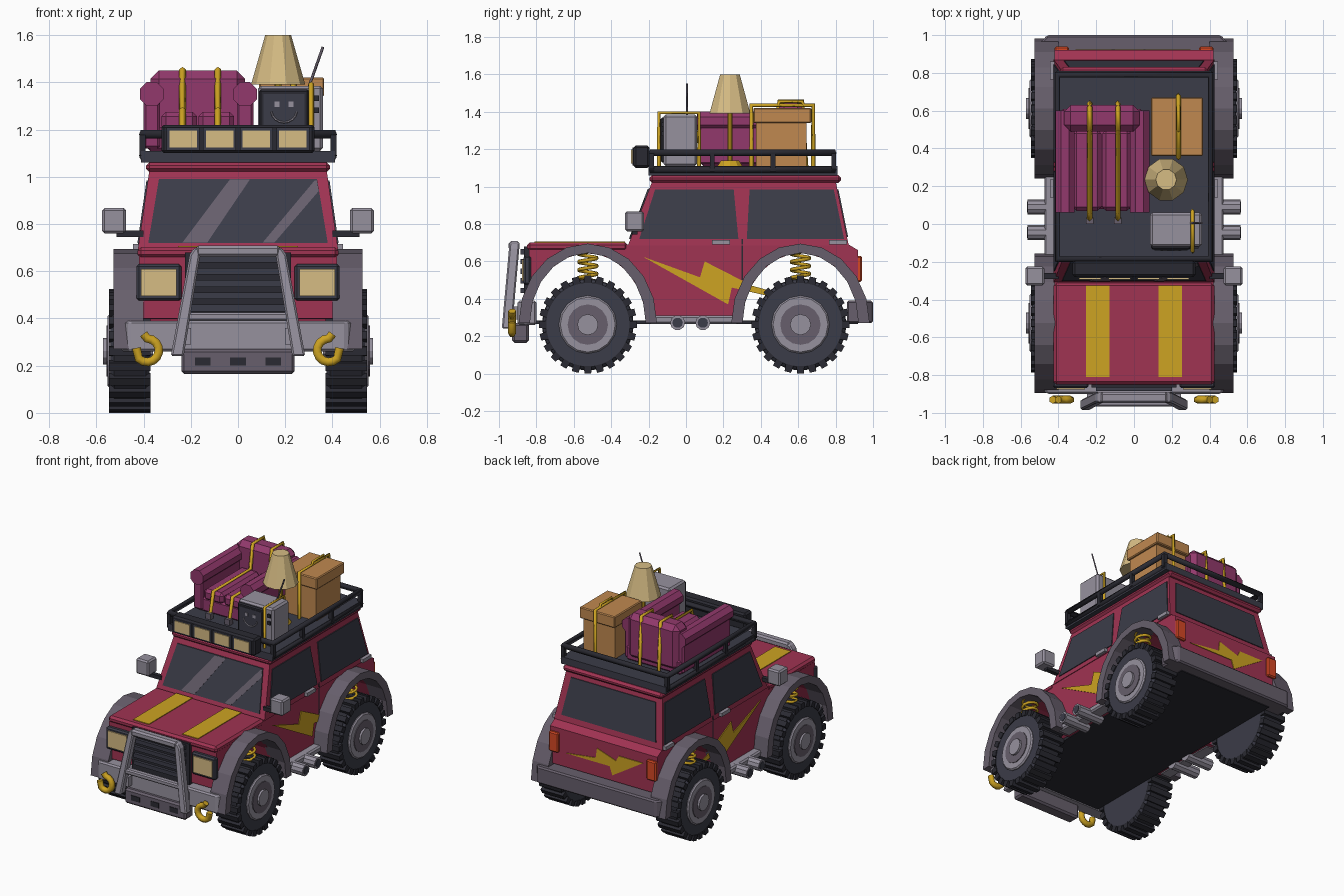
import bpy, bmesh, math
from mathutils import Vector as V

def mat(name, r, g, b):
    m = bpy.data.materials.new(name)
    m.diffuse_color = [((c / 255 + 0.055) / 1.055) ** 2.4 for c in (r, g, b)] + [1]
    return m

RED, PURPLE = mat("body red", 160, 51, 82), mat("sofa purple", 146, 57, 108)
GOLD, CREAM = mat("gold", 205, 163, 34), mat("cream", 214, 188, 132)
CARD, ORANGE = mat("cardboard", 192, 137, 80), mat("tail orange", 214, 72, 36)
LIGHT, MID = mat("light grey", 150, 145, 158), mat("mid grey", 103, 95, 108)
NAVY, BLACK = mat("dark glass", 59, 60, 72), mat("black", 42, 42, 50)

def finish(name, me, m, mirror=False, bevel=0):
    ob = bpy.data.objects.new(name, me)
    bpy.context.collection.objects.link(ob)
    me.materials.clear()
    me.materials.append(m)
    if bevel:
        b = ob.modifiers.new("bevel", 'BEVEL')
        b.width, b.segments = bevel, 1
    if mirror:
        ob.modifiers.new("mirror", 'MIRROR').use_mirror_merge = False
    return ob

def loft(name, m, a, b, mirror=False, bevel=0):
    """Solid between two matching outlines."""
    bm = bmesh.new()
    va, vb = [bm.verts.new(p) for p in a], [bm.verts.new(p) for p in b]
    bm.faces.new(va)
    bm.faces.new(vb[::-1])
    for i in range(len(va)):
        j = (i + 1) % len(va)
        bm.faces.new((va[i], vb[i], vb[j], va[j]))
    bmesh.ops.recalc_face_normals(bm, faces=bm.faces)
    me = bpy.data.meshes.new(name)
    bm.to_mesh(me)
    bm.free()
    return finish(name, me, m, mirror, bevel)

def slab(name, m, pts, off, mirror=False, bevel=0):
    return loft(name, m, pts, [V(p) + V(off) for p in pts], mirror, bevel)

def rect(x0, x1, y0, y1, z):
    return [(x0, y0, z), (x1, y0, z), (x1, y1, z), (x0, y1, z)]

def box(name, m, x0, x1, y0, y1, z0, z1, mirror=False, bevel=0):
    return slab(name, m, rect(x0, x1, y0, y1, z0), (0, 0, z1 - z0), mirror, bevel)

def side(x, yz):
    return [(x, y, z) for y, z in yz]

def disc(name, m, x0, x1, y, z, r, n=16, mirror=True, bevel=0):
    pts = [(x0, y + r * math.cos(math.tau * i / n), z + r * math.sin(math.tau * i / n)) for i in range(n)]
    return slab(name, m, pts, (x1 - x0, 0, 0), mirror, bevel)

def tube(name, m, pts, r, mirror=False, cyclic=False, res=0):
    cu = bpy.data.curves.new(name, 'CURVE')
    cu.dimensions, cu.bevel_depth, cu.bevel_resolution, cu.use_fill_caps = '3D', r, res, True
    sp = cu.splines.new('POLY')
    sp.points.add(len(pts) - 1)
    for p, q in zip(sp.points, pts):
        p.co = (*q, 1)
    sp.use_cyclic_u = cyclic
    tmp = bpy.data.objects.new("tmp", cu)
    bpy.context.collection.objects.link(tmp)
    dg = bpy.context.evaluated_depsgraph_get()
    me = bpy.data.meshes.new_from_object(tmp.evaluated_get(dg))
    bpy.data.objects.remove(tmp)
    return finish(name, me, m, mirror)

def arch(cy, ry, rz, a0, a1, n=10):
    return [(cy + ry * math.cos(math.radians(a0 + (a1 - a0) * i / n)),
             0.27 + rz * math.sin(math.radians(a0 + (a1 - a0) * i / n))) for i in range(n + 1)]

FY, RY, WZ = -0.525, 0.612, 0.262

# body with wheel arches cut through, cabin, roof, hood, underside
prof = [(-0.84, 0.40), (-0.84, 0.66), (-0.82, 0.69), (0.87, 0.69), (0.92, 0.66), (0.92, 0.40)]
prof += arch(RY, 0.31, 0.375, 20, 180) + arch(FY, 0.31, 0.375, 0, 160)
slab("lower_body", RED, side(-0.42, prof), (0.84, 0, 0))
loft("cabin", RED, rect(-0.425, 0.425, -0.31, 0.87, 0.685), rect(-0.375, 0.375, -0.18, 0.80, 1.03))
box("roof", RED, -0.39, 0.39, -0.195, 0.83, 1.02, 1.062, bevel=0.015)
box("hood", RED, -0.425, 0.425, -0.85, -0.31, 0.655, 0.702, bevel=0.015)
box("underside", BLACK, -0.37, 0.37, -0.83, 0.92, 0.265, 0.285)
box("hood_stripe", GOLD, 0.13, 0.255, -0.81, -0.325, 0.70, 0.707, True)

# windows follow the cabin slopes
def cab(z):
    t = (z - 0.685) / 0.345
    return 0.425 - 0.05 * t, -0.31 + 0.13 * t, 0.87 - 0.07 * t
def on_side(yz): return [(cab(z)[0], y, z) for y, z in yz]
def on_front(xz, d=0): return [(x, cab(z)[1] - d, z) for x, z in xz]
slab("front_side_window", NAVY, on_side([(-0.25, 0.72), (0.28, 0.72), (0.255, 0.985), (-0.165, 0.985)]), (0.006, 0, 0), True)
slab("rear_side_window", NAVY, on_side([(0.325, 0.72), (0.845, 0.72), (0.79, 0.985), (0.34, 0.985)]), (0.006, 0, 0), True)
slab("windshield", NAVY, on_front([(-0.38, 0.72), (0.38, 0.72), (0.335, 0.99), (-0.335, 0.99)]), (0, -0.006, 0))
for s in ([(-0.235, 0.722), (-0.13, 0.722), (0.05, 0.988), (-0.035, 0.988)], [(0.105, 0.722), (0.155, 0.722), (0.342, 0.94), (0.335, 0.985), (0.325, 0.985)]):
    slab("glass_streak", MID, on_front(s, 0.005), (0, -0.004, 0))
slab("back_window", NAVY, [(x, cab(z)[2], z) for x, z in [(-0.37, 0.73), (0.37, 0.73), (0.33, 0.985), (-0.33, 0.985)]], (0, 0.006, 0))
box("door_seam", BLACK, 0.41, 0.423, 0.298, 0.306, 0.50, 0.69, True)
slab("door_seam_upper", BLACK, on_side([(0.298, 0.69), (0.306, 0.69), (0.306, 0.72), (0.298, 0.72)]), (0.003, 0, 0), True)
for y in (0.14, 0.765):
    box("door_handle", LIGHT, 0.41, 0.445, y, y + 0.095, 0.69, 0.715, True)

# lightning decals
slab("side_bolt", GOLD, side(0.419, [(-0.23, 0.625), (0.075, 0.515), (0.10, 0.60), (0.315, 0.49), (0.30, 0.485),
     (0.46, 0.44), (0.44, 0.415), (0.245, 0.46), (0.225, 0.37)]), (0.007, 0, 0), True)
slab("rear_bolt", GOLD, [(-u, 0.919, z) for u, z in [(-0.30, 0.50), (-0.06, 0.53), (-0.05, 0.60), (0.10, 0.55),
     (0.12, 0.59), (0.31, 0.59), (0.07, 0.44), (0.05, 0.50)]], (0, 0.006, 0))

# wheels, fenders, springs
for tag, cy in (("front", FY), ("rear", RY)):
    disc(tag + "_tire", NAVY, 0.375, 0.54, cy, WZ, 0.242, 24, bevel=0.015)
    disc(tag + "_rim", LIGHT, 0.50, 0.553, cy, WZ, 0.155, bevel=0.008)
    disc(tag + "_rim_inner", MID, 0.50, 0.558, cy, WZ, 0.108)
    disc(tag + "_hub", LIGHT, 0.50, 0.572, cy, WZ, 0.056, 12)
    disc(tag + "_tread_band", BLACK, 0.39, 0.525, cy, WZ, 0.246, 24)
    for i in range(24):
        a = math.tau * i / 24
        u, t = V((0, math.cos(a), math.sin(a))), V((0, -math.sin(a), math.cos(a)))
        c = V((0.37, cy, WZ))
        slab(tag + "_tread_block", BLACK, [c + u * r + t * w for r, w in ((0.222, -0.021), (0.262, -0.018), (0.262, 0.018), (0.222, 0.021))], (0.176, 0, 0), True)
    ring = arch(cy, 0.37, 0.425, 0, 180) + arch(cy, 0.31, 0.375, 180, 0)
    slab(tag + "_fender", MID, side(0.40, ring), (0.127, 0, 0), True)
    tube(tag + "_spring", GOLD, [(0.44 + 0.05 * math.cos(i * math.pi / 5), cy + 0.05 * math.sin(i * math.pi / 5),
         0.48 + 0.17 * i / 40) for i in range(41)], 0.01, True, res=1)

# sills, exhausts, mirrors
box("sill", LIGHT, 0.38, 0.475, -0.20, 0.28, 0.265, 0.31, True, 0.01)
for y in (-0.045, 0.09):
    disc("exhaust_pipe", LIGHT, 0.36, 0.563, y, 0.272, 0.04, 10)
    disc("exhaust_hole", NAVY, 0.55, 0.567, y, 0.272, 0.028, 10)
box("mirror", LIGHT, 0.475, 0.575, -0.325, -0.225, 0.76, 0.868, True, 0.01)
box("mirror_arm", BLACK, 0.40, 0.515, -0.29, -0.26, 0.745, 0.772, True)

# bumpers, skid plate, tow hooks
def bumper(name, m, y0, y1, y2, z0, z1):
    slab(name, m, [(-0.495, y0, z0), (-0.495, y1, z0), (-0.46, y2, z0), (0.46, y2, z0), (0.495, y1, z0), (0.495, y0, z0)], (0, 0, z1 - z0), bevel=0.01)
bumper("front_bumper", LIGHT, -0.80, -0.86, -0.90, 0.26, 0.39)
bumper("rear_bumper", MID, 0.86, 0.96, 1.0, 0.27, 0.39)
box("skid_plate", MID, -0.24, 0.24, -0.93, -0.84, 0.165, 0.27, bevel=0.012)
for x in (-0.15, 0, 0.15):
    box("skid_slot", BLACK, x - 0.033, x + 0.033, -0.934, -0.92, 0.20, 0.235)
hook = [(0.385 + 0.05 * math.cos(math.radians(a)), -0.93, 0.265 + 0.05 * math.sin(math.radians(a))) for a in range(-20, -271, -25)]
tube("tow_hook", GOLD, [(0.43, -0.93, 0.275)] + hook[1:] + [(0.40, -0.93, 0.335)], 0.021, True, res=1)

# grille, headlights, bull bar, tail lights
box("grille", BLACK, -0.225, 0.225, -0.865, -0.83, 0.39, 0.68)
for i in range(5):
    z = 0.43 + 0.052 * i
    box("grille_slat", NAVY, -0.20, 0.20, -0.885, -0.86, z, z + 0.028)
box("headlight_frame", NAVY, 0.24, 0.43, -0.868, -0.83, 0.475, 0.63, True, 0.01)
box("headlight", CREAM, 0.26, 0.41, -0.876, -0.86, 0.495, 0.61, True)
def bar_y(z): return -0.985 + (z - 0.24) * 0.09
slab("bull_bar_post", LIGHT, [(x, bar_y(z), z) for x, z in [(0.285, 0.24), (0.23, 0.24), (0.155, 0.70), (0.185, 0.70), (0.205, 0.67)]], (0, 0.055, 0), True, 0.008)
box("bull_bar_top", LIGHT, -0.18, 0.18, -0.948, -0.89, 0.66, 0.708, bevel=0.012)
box("bull_bar_cross", LIGHT, -0.235, 0.235, -0.965, -0.92, 0.39, 0.425, bevel=0.008)
box("bull_bar_bracket", LIGHT, 0.20, 0.25, -0.94, -0.86, 0.29, 0.36, True)
box("tail_light", ORANGE, 0.345, 0.42, 0.91, 0.94, 0.49, 0.63, True, 0.008)

# roof rack and light bar
box("rack_deck", NAVY, -0.41, 0.41, -0.20, 0.81, 1.06, 1.11)
for z in (1.09, 1.18):
    tube("rack_rail", BLACK, rect(-0.405, 0.405, -0.185, 0.79, z), 0.02, cyclic=True, res=1)
for y in (-0.185, 0.14, 0.465, 0.79):
    box("rack_post", BLACK, 0.392, 0.418, y - 0.013, y + 0.013, 1.08, 1.18, True)
box("light_bar", BLACK, -0.325, 0.325, -0.28, -0.195, 1.10, 1.22, bevel=0.012)
for i in range(4):
    x = -0.2325 + 0.155 * i
    box("roof_light_frame", NAVY, x - 0.07, x + 0.07, -0.287, -0.27, 1.112, 1.208)
    box("roof_light", CREAM, x - 0.058, x + 0.058, -0.293, -0.28, 1.123, 1.197)

# sofa facing forward
box("sofa_base", PURPLE, -0.385, 0.045, 0.08, 0.61, 1.11, 1.21, bevel=0.012)
box("sofa_back", PURPLE, -0.37, 0.03, 0.49, 0.63, 1.13, 1.45, bevel=0.035)
for x in (-0.325, -0.168):
    box("sofa_cushion", PURPLE, x, x + 0.152, 0.07, 0.50, 1.195, 1.275, bevel=0.02)
for x in (-0.365, 0.03):
    box("sofa_arm", PURPLE, x - 0.035, x + 0.035, 0.07, 0.60, 1.12, 1.35, bevel=0.01)
    slab("sofa_arm_roll", PURPLE, [(x + 0.055 * math.cos(math.tau * (i + .5) / 8), 0.06, 1.35 + 0.055 * math.sin(math.tau * (i + .5) / 8)) for i in range(8)], (0, 0.54, 0))

# straps
for x in (-0.235, -0.085):
    tube("sofa_strap", GOLD, [(x, y, z) for y, z in [(0.02, 1.11), (0.06, 1.285), (0.475, 1.285), (0.50, 1.455), (0.62, 1.455), (0.64, 1.11)]], 0.014)
    box("strap_clip", MID, x - 0.02, x + 0.02, 0.0, 0.035, 1.11, 1.15)
tube("box_strap", GOLD, side(0.235, [(0.35, 1.11), (0.35, 1.435), (0.68, 1.435), (0.68, 1.11)]), 0.013)
tube("box_strap_knot", GOLD, side(0.235, [(0.49, 1.43), (0.50, 1.455), (0.62, 1.455), (0.63, 1.43)]), 0.01)
tube("monitor_strap", GOLD, side(0.31, [(-0.145, 1.11), (-0.145, 1.395), (0.07, 1.395), (0.07, 1.11)]), 0.011)

# cardboard box
box("carton", CARD, 0.105, 0.35, 0.375, 0.645, 1.11, 1.35)
box("carton_lid", CARD, 0.09, 0.365, 0.36, 0.67, 1.34, 1.42, bevel=0.006)

# floor lamp
def circ(r, z, n=10): return [(0.17 + r * math.cos(math.tau * i / n), 0.235 + r * math.sin(math.tau * i / n), z) for i in range(n)]
loft("lamp_shade", CREAM, circ(0.115, 1.39), circ(0.055, 1.60))
loft("lamp_pole", GOLD, circ(0.015, 1.11), circ(0.015, 1.40))
loft("lamp_base", GOLD, circ(0.07, 1.11), circ(0.05, 1.14))

# small monitor with smiling face and antenna
box("monitor", LIGHT, 0.085, 0.36, -0.12, 0.06, 1.11, 1.385, bevel=0.012)
box("monitor_frame", BLACK, 0.09, 0.30, -0.135, -0.10, 1.13, 1.37, bevel=0.008)
box("monitor_screen", NAVY, 0.108, 0.282, -0.139, -0.13, 1.18, 1.35)
tube("smile", LIGHT, [(0.195 + 0.055 * math.cos(math.radians(a)), -0.14, 1.285 + 0.055 * math.sin(math.radians(a))) for a in range(190, 351, 20)], 0.004)
for x in (0.165, 0.225):
    box("screen_eye", LIGHT, x - 0.011, x + 0.011, -0.143, -0.136, 1.295, 1.318)
for z in (1.27, 1.32):
    box("monitor_knob", BLACK, 0.32, 0.342, -0.13, -0.11, z, z + 0.024)
tube("antenna", MID, [(0.30, 0.005, 1.38), (0.36, 0.005, 1.55)], 0.006)
